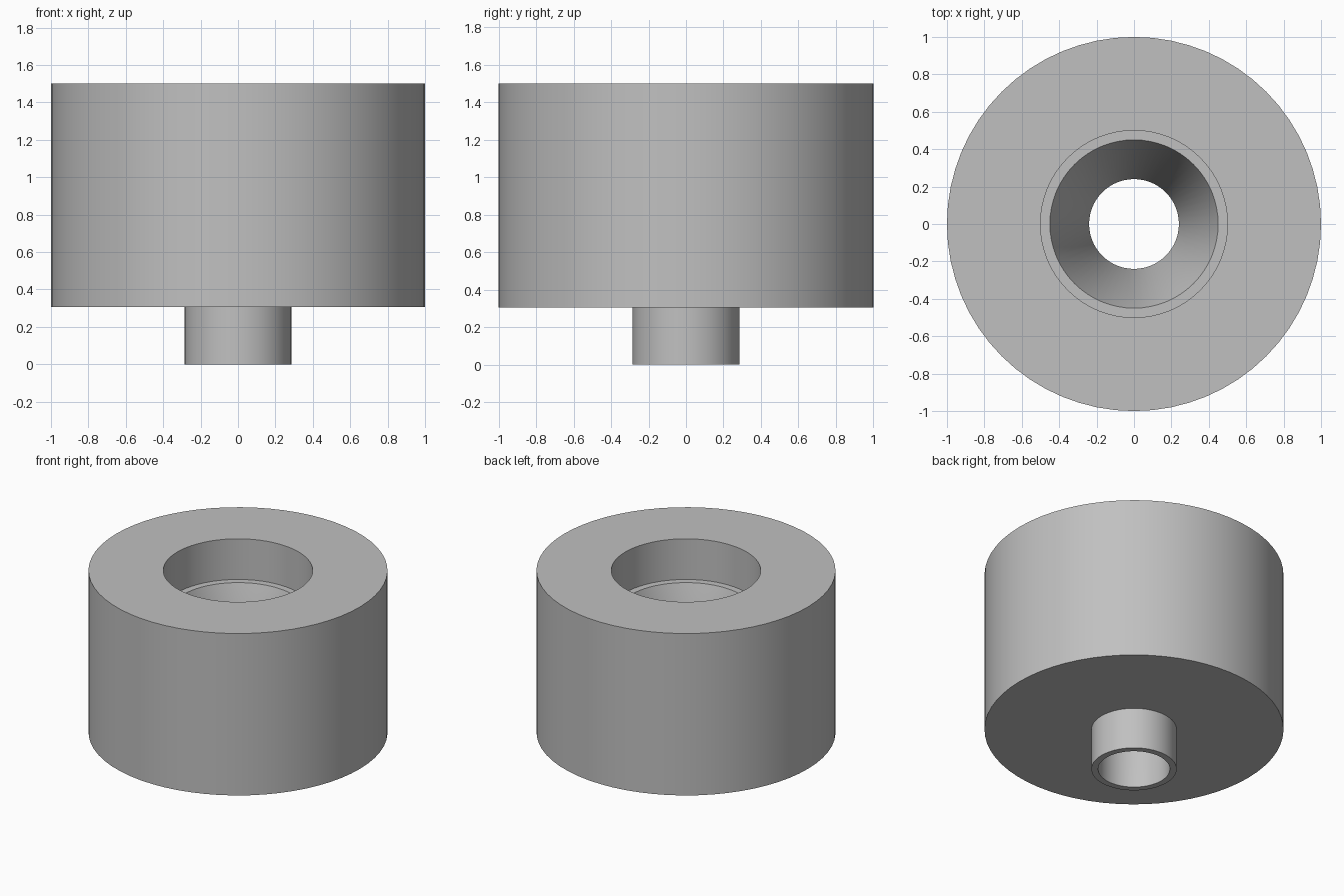
import bpy
import bmesh
import math

SIDES = 64

default = bpy.data.objects.get("Cube")
if default:
    bpy.data.objects.remove(default)

# One plain grey for the whole part
grey = bpy.data.materials.new("light grey")
grey.use_nodes = True
colour = (0.53, 0.53, 0.53, 1)
grey.diffuse_color = colour
grey.node_tree.nodes["Principled BSDF"].inputs["Base Color"].default_value = colour


def lathe(name, profile):
    """Revolve a closed (radius, height) profile around the z axis."""
    bm = bmesh.new()
    verts = [bm.verts.new((r, 0, z)) for r, z in profile]
    edges = [bm.edges.new((a, b)) for a, b in zip(verts, verts[1:] + verts[:1])]
    bmesh.ops.spin(bm, geom=verts + edges, cent=(0, 0, 0), axis=(0, 0, 1),
                   angle=2 * math.pi, steps=SIDES)
    bmesh.ops.remove_doubles(bm, verts=bm.verts, dist=0.0005)
    bmesh.ops.recalc_face_normals(bm, faces=bm.faces)
    mesh = bpy.data.meshes.new(name)
    bm.to_mesh(mesh)
    bm.free()
    mesh.materials.append(grey)
    obj = bpy.data.objects.new(name, mesh)
    bpy.context.collection.objects.link(obj)
    bpy.ops.object.select_all(action="DESELECT")
    obj.select_set(True)
    bpy.context.view_layer.objects.active = obj
    bpy.ops.object.shade_smooth_by_angle(angle=math.radians(30))
    return obj


# Thick drum with a stepped, tapering bore and a short spout below
lathe("drum_with_spout", [
    (0.24, 0),        # spout inner rim
    (0.285, 0),       # spout outer rim
    (0.285, 0.305),   # spout meets drum underside
    (1, 0.305),       # drum bottom edge
    (1, 1.5),         # drum top edge
    (0.5, 1.5),       # socket mouth
    (0.5, 1.2),       # ledge outer edge
    (0.45, 1.2),      # ledge inner edge
    (0.24, 0.6),      # funnel meets straight bore
])
